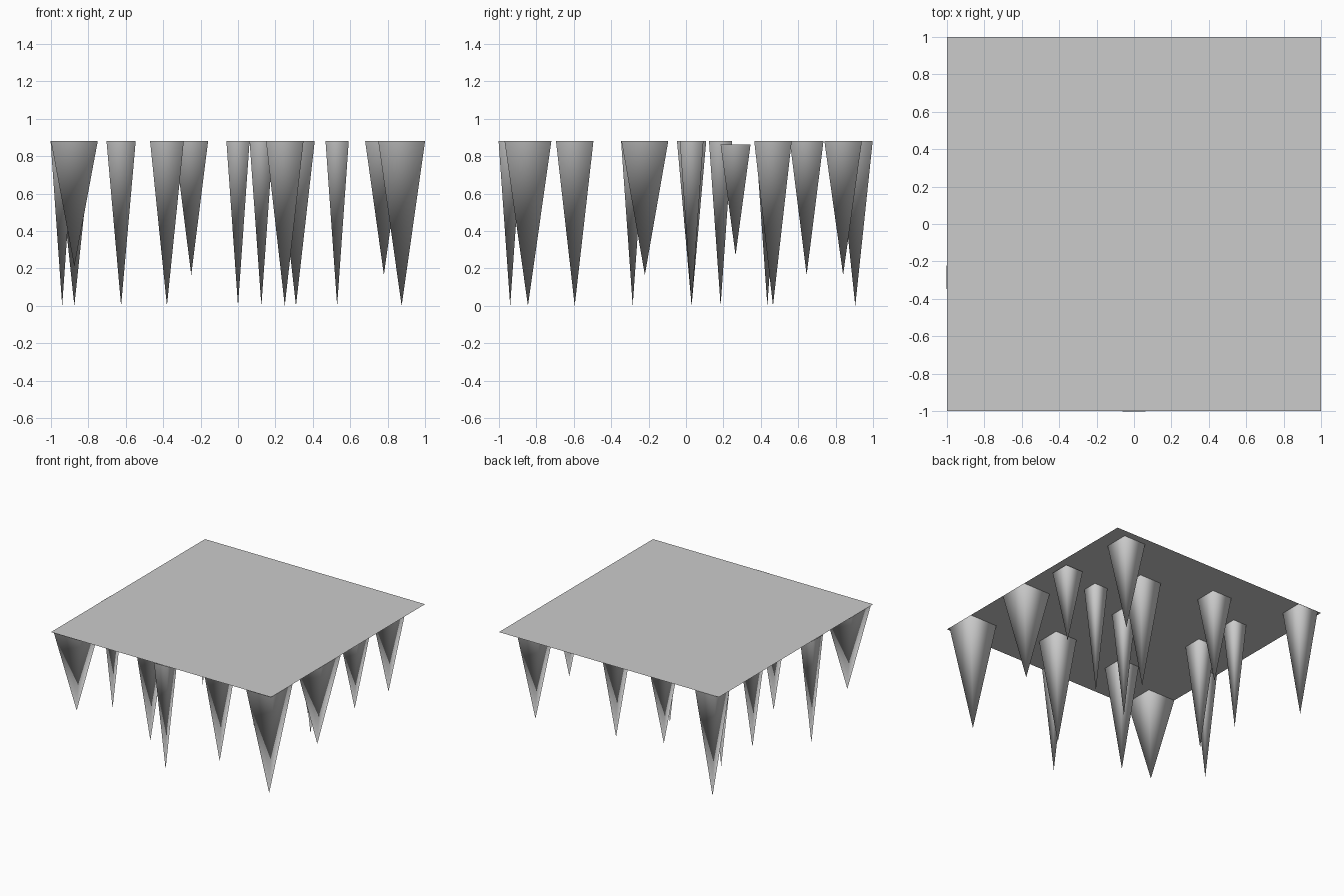
import bpy
from math import pi, sqrt

if "Cube" in bpy.data.objects:
    bpy.data.objects.remove(bpy.data.objects["Cube"])

TOP = 0.88

# Flat ceiling sheet
bpy.ops.mesh.primitive_plane_add(size=2, location=(0, 0, TOP))
bpy.context.object.name = "ceiling"


def stalactite(i, x, y, r, tip=0.0, top=TOP):
    """Square, smooth-shaded spike hanging down; r is half the base side."""
    bpy.ops.mesh.primitive_cone_add(
        vertices=4, radius1=0, radius2=r * sqrt(2), depth=top - tip,
        end_fill_type='NOTHING', location=(x, y, (top + tip) / 2),
        rotation=(0, 0, pi / 4))
    ob = bpy.context.object
    ob.name = f"stalactite_{i:02d}"
    bpy.ops.object.transform_apply(location=False, rotation=True, scale=False)
    bpy.ops.object.shade_smooth()


# x, y, half width, (tip height, top height)
spikes = [
    (0.875, -0.845, 0.125),
    (0.875, -0.22, 0.125, 0.165),
    (0.875, 0.265, 0.08, 0.27, 0.862),
    (0.78, 0.84, 0.10, 0.165),
    (0.53, 0.185, 0.062),
    (0.31, 0.465, 0.10),
    (0.25, -0.595, 0.10),
    (0.125, 0.03, 0.063),
    (0.0, -0.94, 0.062),
    (-0.25, 0.645, 0.09, 0.165),
    (-0.38, -0.595, 0.09),
    (-0.625, 0.435, 0.062),
    (-0.625, 0.03, 0.078),
    (-0.875, -0.845, 0.125, 0.21),
    (-0.875, 0.905, 0.093),
    (-0.94, -0.285, 0.062),
]
for i, s in enumerate(spikes, 1):
    stalactite(i, *s)
